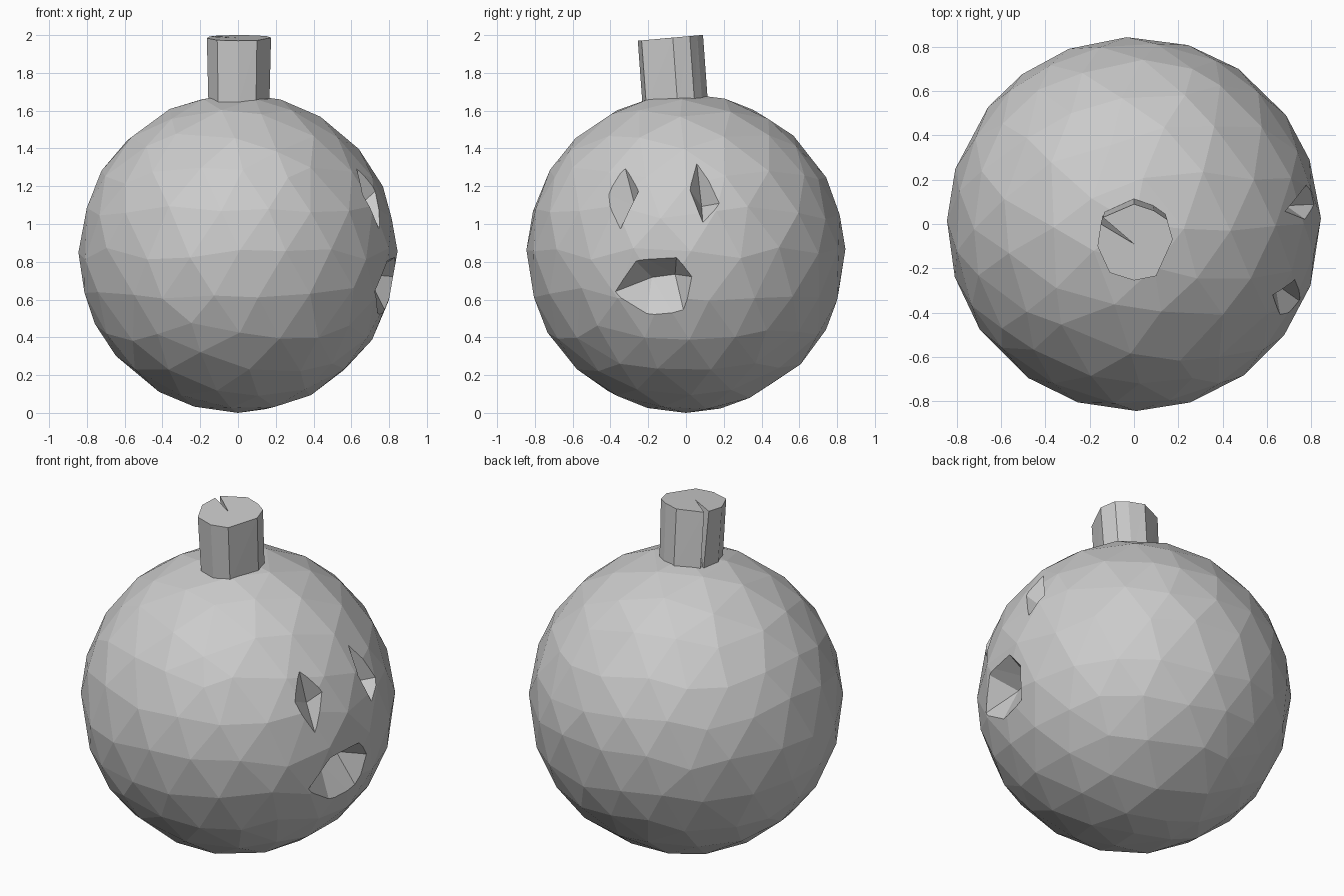
import bpy, bmesh, math, random
from mathutils import Vector

if "Cube" in bpy.data.objects:
    bpy.data.objects.remove(bpy.data.objects["Cube"])

random.seed(4)
R = 0.845
CENTRE = Vector((0, 0, R))


def make_object(name, bm):
    bmesh.ops.recalc_face_normals(bm, faces=bm.faces)
    mesh = bpy.data.meshes.new(name)
    bm.to_mesh(mesh)
    bm.free()
    obj = bpy.data.objects.new(name, mesh)
    bpy.context.collection.objects.link(obj)
    return obj


# Faceted body: icosphere with slightly irregular facets
bm = bmesh.new()
bmesh.ops.create_icosphere(bm, subdivisions=3, radius=R)
for v in bm.verts:
    if abs(v.co.z) < R * 0.99:
        v.co += Vector([random.uniform(-0.035, 0.035) for _ in range(3)])
    v.co = v.co.normalized() * R + CENTRE
body = make_object("body", bm)


def on_surface(y, z):
    return Vector((math.sqrt(R * R - y * y - (z - R) ** 2), y, z))


def carve(name, outline, inner, depth):
    """Cut a faceted dent on the +x side: (y, z) outline tapering to inner points."""
    deep = []
    for y, z in inner:
        p = on_surface(y, z)
        deep.append(p - (p - CENTRE).normalized() * depth)
    bm = bmesh.new()
    for y, z in outline:
        p = on_surface(y, z)
        nearest = min(deep, key=lambda d: (d - p).length)
        bm.verts.new(p + (p - nearest) * 0.8)
    for d in deep:
        bm.verts.new(d)
    hull = bmesh.ops.convex_hull(bm, input=list(bm.verts))
    loose = [v for v in bm.verts if not v.link_faces]
    bmesh.ops.delete(bm, geom=loose, context='VERTS')
    cutter = make_object(name, bm)
    cutter.hide_render = True
    mod = body.modifiers.new(name, 'BOOLEAN')
    mod.operation = 'DIFFERENCE'
    mod.solver = 'EXACT'
    mod.object = cutter
    bpy.context.view_layer.objects.active = body
    bpy.ops.object.modifier_apply(modifier=name)
    bpy.data.objects.remove(cutter)


# Carved face: two diamond eyes and a wide mouth
carve("eye_cutter_near",
      [(-0.325, 1.31), (-0.25, 1.18), (-0.355, 0.96), (-0.42, 1.16)],
      [(-0.31, 1.13)], 0.11)
carve("eye_cutter_far",
      [(0.055, 1.34), (0.18, 1.11), (0.09, 1.0), (0.02, 1.18)],
      [(0.095, 1.13)], 0.11)
carve("mouth_cutter",
      [(-0.27, 0.81), (-0.05, 0.83), (0.04, 0.72), (-0.01, 0.53),
       (-0.21, 0.51), (-0.38, 0.64)],
      [(-0.22, 0.69), (-0.07, 0.71)], 0.15)

# Stem: slightly leaning prism, its top notched to the middle
ring = [(-0.15, 0.0), (-0.165, -0.1), (-0.11, -0.22), (0.0, -0.255), (0.1, -0.235),
        (0.175, -0.07), (0.15, 0.02), (0.09, 0.06), (0.0, 0.09), (-0.14, 0.03)]
bm = bmesh.new()
bottom = [bm.verts.new((x * 0.95, y + 0.025, 1.64 + 0.09 * (y + 0.1))) for x, y in ring]
bottom.append(bm.verts.new((-0.141, 0.04, 1.64)))
top = [bm.verts.new((x, y, 1.993 + 0.09 * y)) for x, y in ring]
top.append(bm.verts.new((0.0, -0.09, 1.985)))
n = len(top)
for i in range(n):
    j = (i + 1) % n
    bm.faces.new((bottom[i], bottom[j], top[j]))
    bm.faces.new((bottom[i], top[j], top[i]))
for i in range(n - 2):
    bm.faces.new((top[n - 1], top[i], top[i + 1]))
bm.faces.new(bottom)
make_object("stem", bm)
